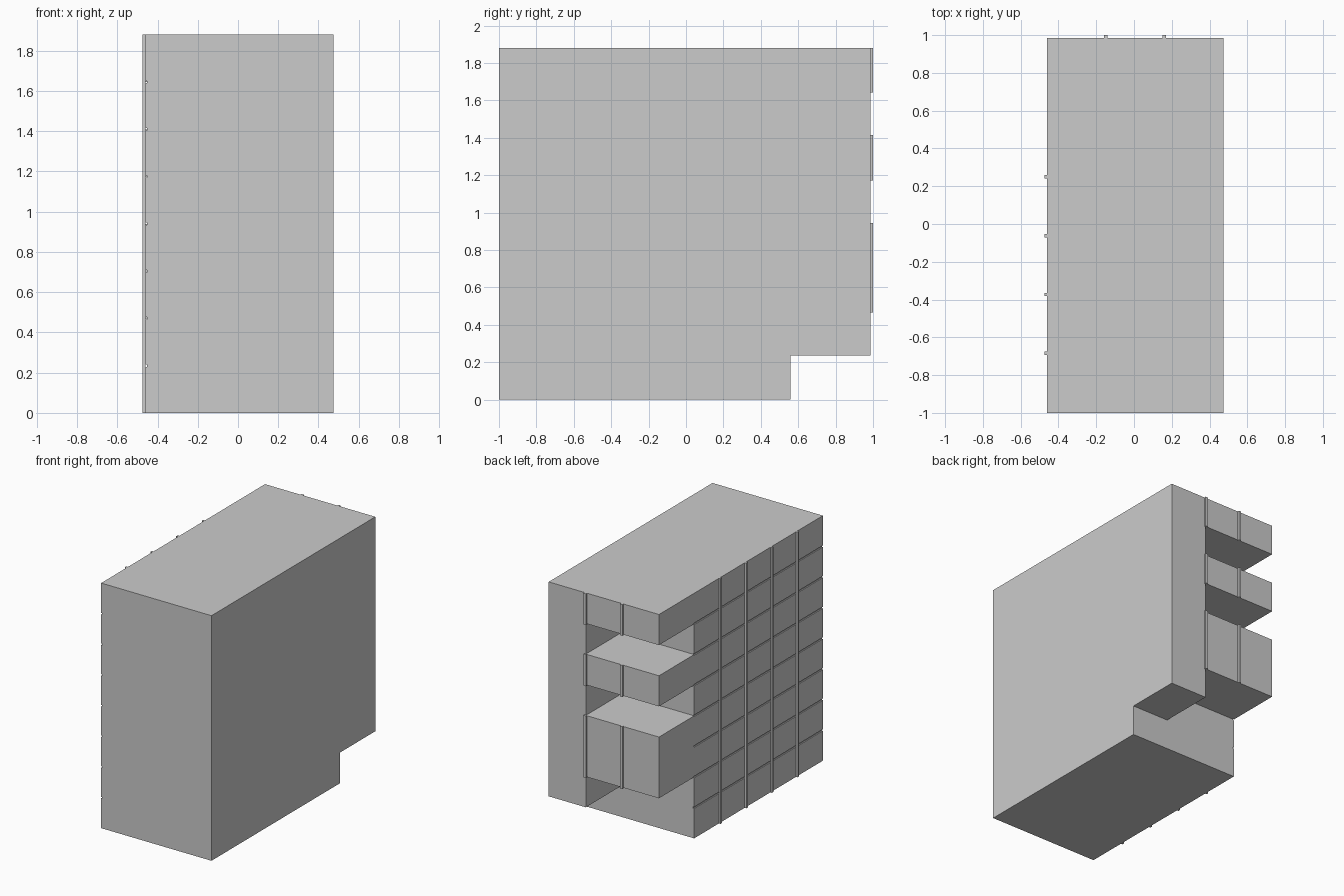
import bpy

if "Cube" in bpy.data.objects:
    bpy.data.objects.remove(bpy.data.objects["Cube"])

F = 0.235                     # storey height
H = 8 * F
XL, XR = -0.461, 0.475        # side walls
YF, YM, YB = -1.0, 0.56, 0.986  # front, recess wall, back


def box(name, x0, x1, y0, y1, z0, z1):
    v = [(x, y, z) for x in (x0, x1) for y in (y0, y1) for z in (z0, z1)]
    f = [(0, 1, 3, 2), (4, 6, 7, 5), (0, 4, 5, 1),
         (2, 3, 7, 6), (0, 2, 6, 4), (1, 5, 7, 3)]
    me = bpy.data.meshes.new(name)
    me.from_pydata(v, [], f)
    ob = bpy.data.objects.new(name, me)
    bpy.context.collection.objects.link(ob)
    return ob


def cut(target, name, *dims):
    c = box(name, *dims)
    c.hide_render = True
    c.hide_viewport = True
    c.display_type = 'WIRE'
    m = target.modifiers.new(name, 'BOOLEAN')
    m.operation = 'DIFFERENCE'
    m.solver = 'EXACT'
    m.object = c


# Main building block
body = box("building_body", XL, XR, YF, YB, 0, H)

# Undercut at the back of the ground floor
cut(body, "ground_floor_undercut", XL - .2, XR + .2, YM, YB + .2, -.2, F)

# Open terraces beside the back corner tower
for z0, z1 in ((F - .1, 2 * F), (4 * F, 5 * F), (6 * F, 7 * F)):
    cut(body, "terrace_opening", XL - .2, 0.16, YM, YB + .2, z0, z1)

# Floor-line grooves along the left facade
for i in range(1, 8):
    cut(body, "floor_groove", XL - .1, XL + .008, YF - .1, YM + .001,
        i * F - .006, i * F + .006)

# Vertical fins on the left facade
for i in range(4):
    y = 0.25 - 0.3117 * i
    box("left_fin", -0.475, XL, y - .009, y + .009, 0, H)

# Vertical fins on the projecting back volumes
for z0, z1 in ((2 * F, 4 * F), (5 * F, 6 * F), (7 * F, H)):
    for x in (-0.15, 0.16):
        box("back_fin", x - .01, x + .01, YB, 1.0, z0 - .004, min(z1 + .004, H))
